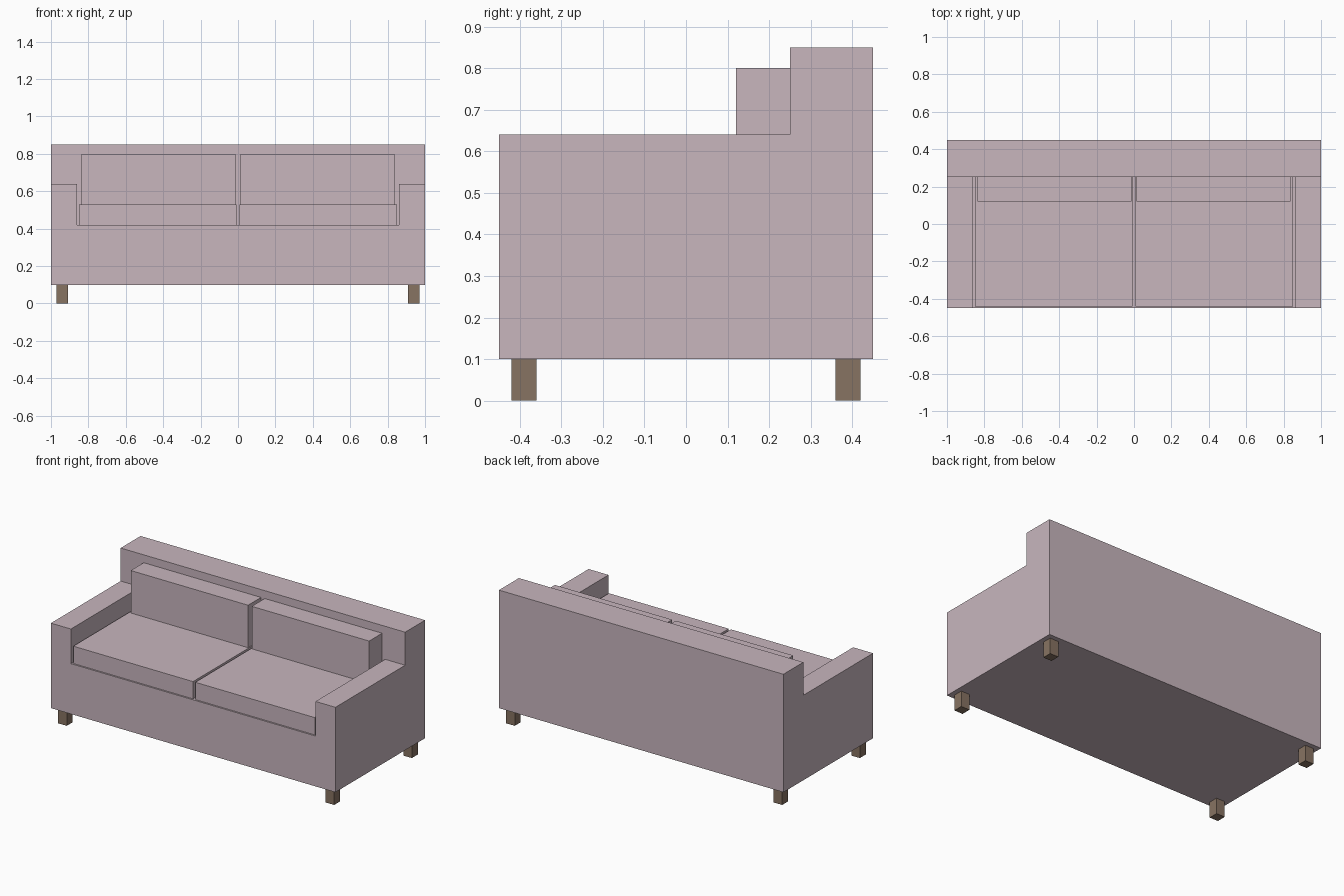
import bpy, bmesh

if "Cube" in bpy.data.objects:
    bpy.data.objects.remove(bpy.data.objects["Cube"])


def material(name, rgb):
    """Flat colour given as sRGB 0-255, stored linear."""
    m = bpy.data.materials.new(name)
    lin = [(c / 255 / 12.92) if c < 10 else ((c / 255 + 0.055) / 1.055) ** 2.4 for c in rgb]
    m.diffuse_color = (*lin, 1)
    m.use_nodes = True
    m.node_tree.nodes["Principled BSDF"].inputs["Base Color"].default_value = m.diffuse_color
    return m


def prism(name, outline, y0, y1, mat=None):
    """Extrude an (x, z) outline along y from y0 to y1."""
    bm = bmesh.new()
    face = bm.faces.new([bm.verts.new((x, y0, z)) for x, z in outline])
    ext = bmesh.ops.extrude_face_region(bm, geom=[face])["geom"]
    bmesh.ops.translate(bm, vec=(0, y1 - y0, 0),
                        verts=[v for v in ext if isinstance(v, bmesh.types.BMVert)])
    bmesh.ops.recalc_face_normals(bm, faces=bm.faces)
    me = bpy.data.meshes.new(name)
    bm.to_mesh(me)
    bm.free()
    if mat:
        me.materials.append(mat)
    ob = bpy.data.objects.new(name, me)
    bpy.context.collection.objects.link(ob)
    return ob


def box(name, x, y, z, mat):
    return prism(name, [(x[0], z[0]), (x[1], z[0]), (x[1], z[1]), (x[0], z[1])], *y, mat)


fabric = material("mauve fabric", (200, 182, 190))
wood = material("brown wood", (135, 115, 98))

# Sofa body: one block, with the seat well and the space above the arms cut away
body = box("sofa_body", (-1, 1), (-0.45, 0.45), (0.10, 0.85), fabric)
half = [(0.86, 0.42), (0.86, 0.64), (1.1, 0.64), (1.1, 1.0)]
cutter = prism("seat_well_cutter", half + [(-x, z) for x, z in reversed(half)], -0.6, 0.25)
mod = body.modifiers.new("seat well", "BOOLEAN")
mod.operation = "DIFFERENCE"
mod.solver = "EXACT"
mod.object = cutter
bpy.context.view_layer.objects.active = body
body.select_set(True)
bpy.ops.object.modifier_apply(modifier=mod.name)
bpy.data.objects.remove(cutter)

# Cushions and legs, mirrored left and right
for side, s in (("left", -1), ("right", 1)):
    def span(a, b):
        return tuple(sorted((s * a, s * b)))
    box(f"{side}_seat_cushion", span(0.008, 0.85), (-0.44, 0.25), (0.42, 0.53), fabric)
    box(f"{side}_back_cushion", span(0.013, 0.838), (0.12, 0.25), (0.53, 0.80), fabric)
    for end, y in (("front", (-0.42, -0.36)), ("back", (0.36, 0.42))):
        box(f"{end}_{side}_leg", span(0.91, 0.97), y, (0, 0.10), wood)
